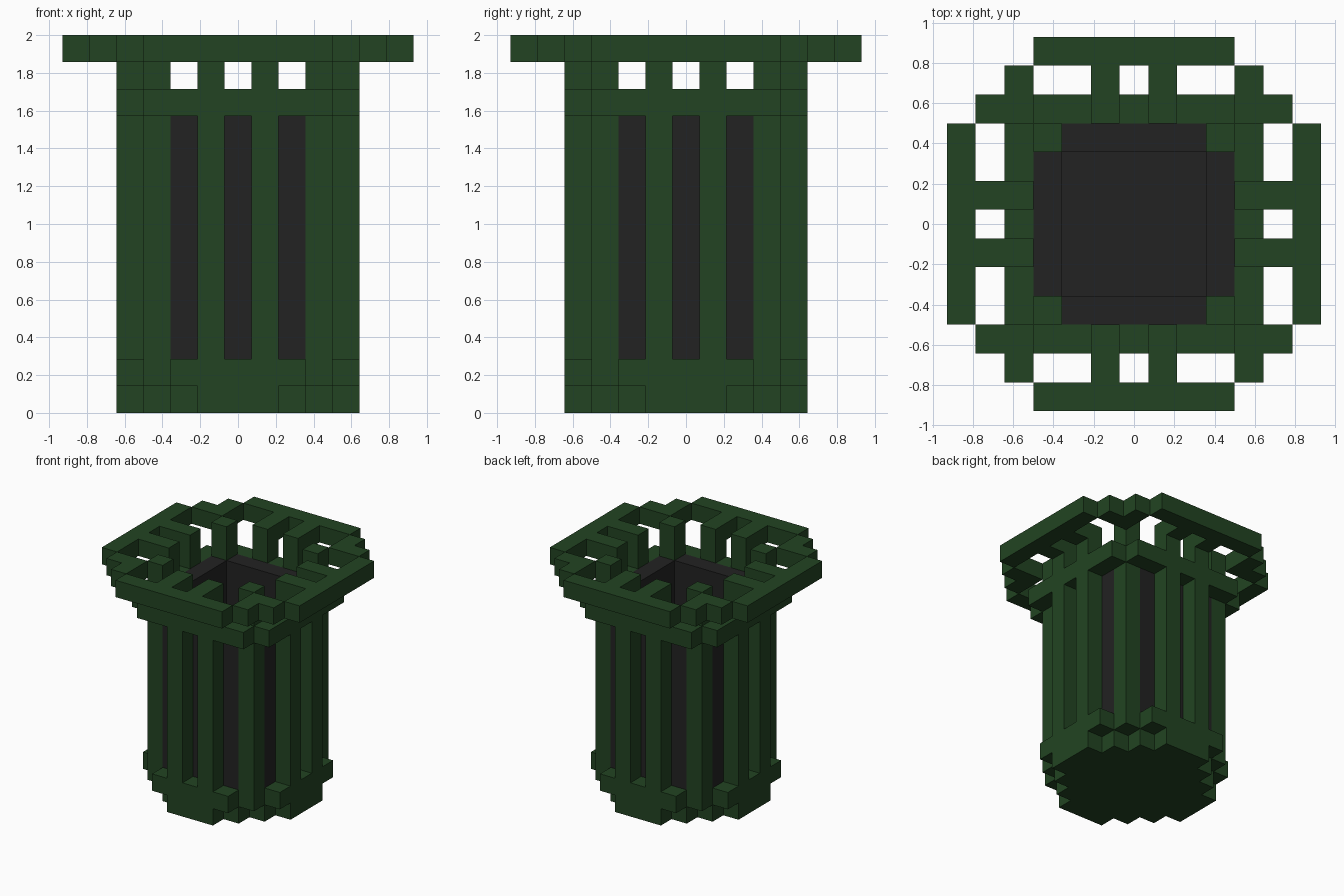
import bpy, bmesh
from mathutils import Vector

if "Cube" in bpy.data.objects:
    bpy.data.objects.remove(bpy.data.objects["Cube"])

V = 2 / 14  # size of one cube; the model is 13 x 13 x 14 cubes


def material(name, rgb):
    m = bpy.data.materials.new(name)
    m.diffuse_color = (*rgb, 1)
    m.use_nodes = True
    m.node_tree.nodes["Principled BSDF"].inputs["Base Color"].default_value = m.diffuse_color
    return m


green = material("dark_green", (0.0160, 0.0578, 0.0160))
black = material("charcoal", (0.0160, 0.0160, 0.0160))


def spin(cells):
    """Repeat (x, y) cells on all four sides."""
    out = set()
    for x, y in cells:
        out |= {(x, y), (-y, x), (-x, -y), (y, -x)}
    return out


def stack(cells, z0, z1):
    """Extend flat cells upwards through layers z0..z1."""
    return {(x, y, z) for x, y in cells for z in range(z0, z1 + 1)}


def octagon(limit):
    r = range(-4, 5)
    return {(x, y) for x in r for y in r if abs(x) + abs(y) <= limit}


pit = {(x, y) for x in range(-2, 3) for y in range(-2, 3)}
wall = spin({(x, 3) for x in range(-2, 3)})
slat_cells = spin({(-1, 4), (1, 4), (3, 3)})

parts = []

# Dark bin liner: walls and floor
liner = stack(wall, 1, 11) | stack(pit, 1, 1)
parts.append(("liner", liner, black))

# Stepped base
base = stack(octagon(5), 0, 0) | (stack(octagon(6), 1, 1) - liner)
parts.append(("base", base, green))

# Upright slats that continue up as rim supports
slats = stack(slat_cells, 2, 13)
parts.append(("slats", slats, green))

# Upper hoop tying the slats together
hoop = stack(spin({(x, 4) for x in range(-3, 4)}), 11, 11) - slats
parts.append(("hoop", hoop, green))

# Wide flared rim with its connecting arms
rim = stack(spin({(x, 6) for x in range(-3, 4)} | {(4, 5), (5, 4)}), 13, 13)
parts.append(("rim", rim, green))
arms = stack(spin({(-1, 5), (1, 5), (4, 4)}), 13, 13)
parts.append(("rim_arms", arms, green))

filled = set().union(*(cells for _, cells, _ in parts))


def build(name, cells, mat):
    """Make a mesh from the exposed faces of a set of cubes."""
    bm = bmesh.new()
    verts = {}

    def vert(p):
        key = tuple(round(2 * c) for c in p)
        if key not in verts:
            verts[key] = bm.verts.new(Vector(p) * V)
        return verts[key]

    for c in sorted(cells):
        centre = Vector(c) + Vector((0, 0, 0.5))
        for axis in range(3):
            for sign in (-1, 1):
                n = [0, 0, 0]
                n[axis] = sign
                if (c[0] + n[0], c[1] + n[1], c[2] + n[2]) in filled:
                    continue
                n = Vector(n)
                u = Vector((n.y, n.z, n.x))
                w = n.cross(u)
                mid = centre + n * 0.5
                bm.faces.new([vert(mid + (u * a + w * b) * 0.5)
                              for a, b in ((-1, -1), (1, -1), (1, 1), (-1, 1))])
    mesh = bpy.data.meshes.new(name)
    bm.to_mesh(mesh)
    bm.free()
    mesh.materials.append(mat)
    bpy.context.collection.objects.link(bpy.data.objects.new(name, mesh))


for part in parts:
    build(*part)
